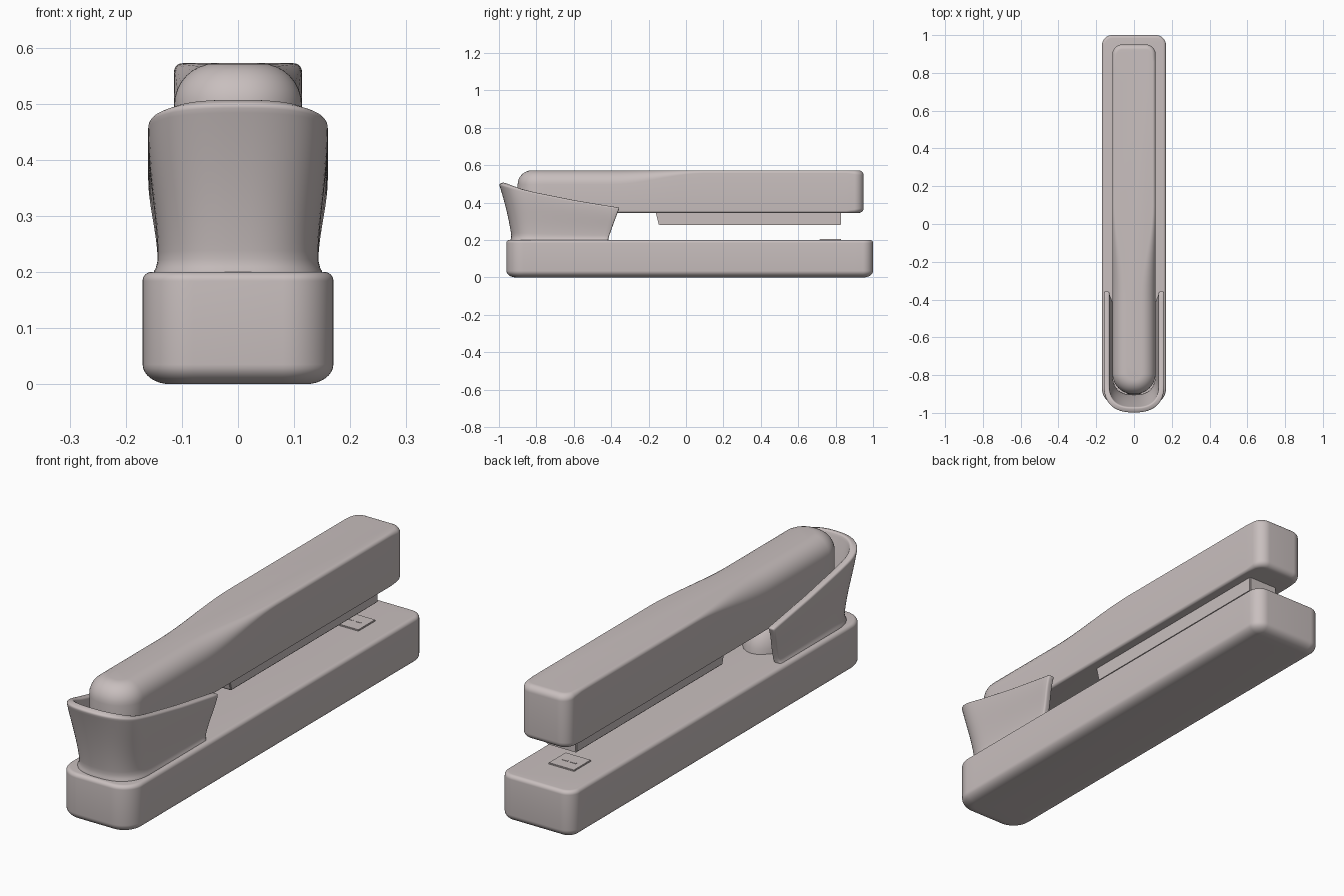
import bpy, bmesh, math

cube = bpy.data.objects.get("Cube")
if cube:
    bpy.data.objects.remove(cube, do_unlink=True)

plastic = bpy.data.materials.new("pinkish_grey")
plastic.use_nodes = True
COLOUR = (0.58, 0.52, 0.515, 1)
plastic.diffuse_color = COLOUR
plastic.node_tree.nodes["Principled BSDF"].inputs["Base Color"].default_value = COLOUR


def finish(name, bm, angle=35):
    mesh = bpy.data.meshes.new(name)
    bm.to_mesh(mesh)
    bm.free()
    mesh.materials.append(plastic)
    ob = bpy.data.objects.new(name, mesh)
    bpy.context.collection.objects.link(ob)
    bpy.ops.object.select_all(action='DESELECT')
    ob.select_set(True)
    bpy.context.view_layer.objects.active = ob
    bpy.ops.object.shade_smooth_by_angle(angle=math.radians(angle))
    return ob


def loft(rings, closed=True):
    """Join rings of points, bottom to top, each counterclockwise from above."""
    bm = bmesh.new()
    rows = [[bm.verts.new(p) for p in ring] for ring in rings]
    n = len(rows[0])
    for low, high in zip(rows, rows[1:]):
        for i in range(n if closed else n - 1):
            j = (i + 1) % n
            bm.faces.new((low[i], low[j], high[j], high[i]))
    if closed:
        bm.faces.new(rows[0][::-1])
        bm.faces.new(rows[-1])
    return bm


def smooth(a, b, v):
    t = min(1, max(0, (v - a) / (b - a)))
    return t * t * (3 - 2 * t)


def outline(hw, y0, y1, rf, rb, side=40, seg=12):
    """Rounded plan outline as (x, y, normal x, normal y)."""
    pts = []

    def corner(cx, cy, r, start):
        for k in range(seg + 1):
            a = math.radians(start + 90 * k / seg)
            c, s = math.cos(a), math.sin(a)
            pts.append((cx + r * c, cy + r * s, c, s))

    def edge(x, ya, yb):
        for k in range(1, side):
            pts.append((x, ya + (yb - ya) * k / side, math.copysign(1, x), 0))

    corner(hw - rb, y1 - rb, rb, 0)
    corner(rb - hw, y1 - rb, rb, 90)
    edge(-hw, y1 - rb, y0 + rf)
    corner(rf - hw, y0 + rf, rf, 180)
    corner(hw - rf, y0 + rf, rf, 270)
    edge(hw, y0 + rf, y1 - rb)
    return pts


def rounded_bar(name, plan, z0, z1, bottom, top, steps=8):
    """bottom and top give the (inset, height) of the edge rounding at each y."""
    rings = []
    for rule, z, sign in ((bottom, z0, 1), (top, z1, -1)):
        for k in range(steps + 1):
            a = math.pi / 2 * (k if sign > 0 else steps - k) / steps
            ring = []
            for x, y, nx, ny in plan:
                inset, height = rule(y)
                d = inset * (1 - math.sin(a))
                ring.append((x - nx * d, y - ny * d, z + sign * height * (1 - math.cos(a))))
            rings.append(ring)
    return finish(name, loft(rings))


# Long base with a softer underside
rounded_bar("base", outline(0.17, -0.96, 1.0, 0.09, 0.055), 0, 0.2,
            lambda y: (0.05, 0.035), lambda y: (0.016, 0.016))


# Upper arm: rounded hand rest in front, crisper edges behind
def arm_top(y):
    r = 0.075 - 0.06 * smooth(-0.4, 0.1, y) + 0.012 * smooth(0.85, 0.95, y)
    return r, r


rounded_bar("upper_arm", outline(0.114, -0.9, 0.95, 0.108, 0.05), 0.345, 0.572,
            lambda y: (0.012 + 0.014 * smooth(0.85, 0.95, y),) * 2, arm_top)

# Flared collar wrapping the front of the arm
RIM = [(-1.0, 0.5), (-0.8, 0.453), (-0.6, 0.413), (-0.4, 0.38), (-0.35, 0.372)]


def rim_height(y):
    for (ya, za), (yb, zb) in zip(RIM, RIM[1:]):
        if y <= yb:
            return za + (zb - za) * max(0, y - ya) / (yb - ya)
    return RIM[-1][1]


rings = []
for k in range(21):
    t = k / 20
    flare = 0.01 * max(0, 1 - t / 0.12) ** 2
    w = 0.143 + 0.017 * smooth(0.1, 0.95, t) + flare
    front = -0.93 - 0.035 * t - 0.035 * t * t - flare
    back = -0.42 + 0.065 * t
    depth, power = 0.15, 2 / 2.5
    path = [(-w, back + (front + depth - back) * i / 14) for i in range(14)]
    for i in range(33):
        a = math.pi * i / 32
        c, s = math.cos(a), math.sin(a)
        path.append((-w * math.copysign(abs(c) ** power, c),
                     front + depth * (1 - abs(s) ** power)))
    path += [(-x, y) for x, y in path[13::-1]]
    rings.append([(x, y, 0.195 + t * (rim_height(y) - 0.195)) for x, y in path])
collar = finish("collar", loft(rings, closed=False), 60)
shell = collar.modifiers.new("wall", 'SOLIDIFY')
shell.thickness = 0.03
shell.offset = -1
soft = collar.modifiers.new("soft_rim", 'BEVEL')
soft.width = 0.008
soft.segments = 3
soft.limit_method = 'ANGLE'
soft.angle_limit = math.radians(50)

# Domed hinge mount inside the collar
bm = bmesh.new()
bmesh.ops.create_uvsphere(bm, u_segments=32, v_segments=20, radius=1)
for v in bm.verts:
    v.co = (v.co.x * 0.12, v.co.y * 0.24 - 0.67, max(0, v.co.z) * 0.17 + 0.195)
finish("hinge_mount", bm)


def side_profile(name, points, hw, bevel):
    bm = loft([[(x, y, z) for y, z in points] for x in (-hw, hw)])
    bmesh.ops.recalc_face_normals(bm, faces=bm.faces)
    bmesh.ops.bevel(bm, geom=bm.edges[:], offset=bevel, segments=2, affect='EDGES')
    return finish(name, bm)


# Staple magazine under the arm
side_profile("magazine", [(-0.165, 0.36), (-0.145, 0.28), (0.83, 0.28), (0.83, 0.36)],
             0.07, 0.004)

# Anvil plate with two small forming ridges
side_profile("anvil_plate", [(0.715, 0.195), (0.83, 0.195), (0.83, 0.205), (0.715, 0.205)],
             0.06, 0.002)
for label, x in (("left", 0.019), ("right", -0.019)):
    bm = bmesh.new()
    bmesh.ops.create_cube(bm, size=1)
    for v in bm.verts:
        v.co = (x + v.co.x * 0.026, 0.775 + v.co.y * 0.008, 0.205 + v.co.z * 0.003)
    finish(label + "_forming_ridge", bm)
